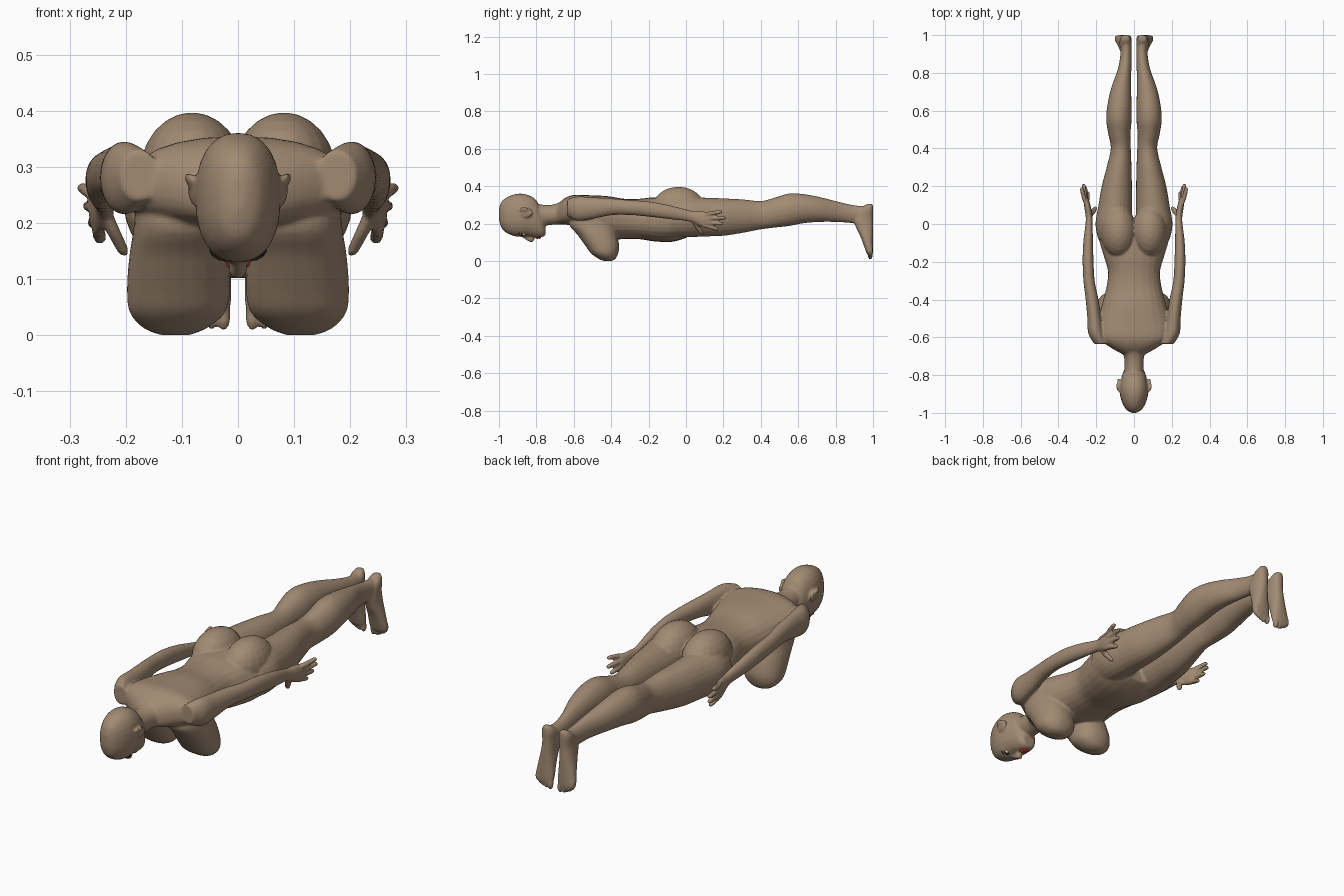
import bpy, bmesh, math
from mathutils import Vector, Matrix

N = 24


def material(name, rgb):
    m = bpy.data.materials.new(name)
    m.diffuse_color = (*rgb, 1)
    return m


skin = material("skin", (0.36, 0.255, 0.17))
red = material("lip_red", (0.6, 0.02, 0.03))
white = material("eye_white", (0.85, 0.85, 0.82))
dark = material("dark", (0.02, 0.015, 0.01))


def spline(rows, steps=4):
    """Catmull-Rom interpolation of section rows."""
    out = []
    for i in range(len(rows) - 1):
        p = [Vector(rows[max(0, min(len(rows) - 1, i + k))]) for k in (-1, 0, 1, 2)]
        for s in range(steps):
            t = s / steps
            out.append(0.5 * (2 * p[1] + (p[2] - p[0]) * t
                              + (2 * p[0] - 5 * p[1] + 4 * p[2] - p[3]) * t * t
                              + (3 * p[1] - p[0] - 3 * p[2] + p[3]) * t ** 3))
    out.append(Vector(rows[-1]))
    return out


def loft(bm, rows, axis='Y', sides=(1,), power=2.0):
    """Rows: position on axis, centre a, centre b, radius a, radius b."""
    for s in sides:
        rings = []
        for p, ca, cb, ra, rb in spline(rows):
            ring = []
            for k in range(N):
                a = 2 * math.pi * k / N
                c, d = math.cos(a), math.sin(a)
                u = ca + ra * math.copysign(abs(c) ** (2 / power), c)
                v = cb + rb * math.copysign(abs(d) ** (2 / power), d)
                ring.append(bm.verts.new((s * u, p, v) if axis == 'Y' else (s * u, v, p)))
            rings.append(ring)
        for r, q in zip(rings, rings[1:]):
            for k in range(N):
                bm.faces.new((r[k], r[(k + 1) % N], q[(k + 1) % N], q[k]))
        bm.faces.new(rings[0])
        bm.faces.new(rings[-1])


def ball(bm, c, r, sides=(1,), rot=(0, 0, 0)):
    for s in sides:
        m = (Matrix.Translation((s * c[0], c[1], c[2]))
             @ Matrix.Rotation(s * rot[2], 4, 'Z') @ Matrix.Rotation(s * rot[1], 4, 'Y')
             @ Matrix.Rotation(rot[0], 4, 'X') @ Matrix.Diagonal((*r, 1)))
        bmesh.ops.create_uvsphere(bm, u_segments=20, v_segments=12, radius=1, matrix=m)


def finish(bm, name, mat):
    bmesh.ops.recalc_face_normals(bm, faces=bm.faces)
    for f in bm.faces:
        f.smooth = True
    me = bpy.data.meshes.new(name)
    bm.to_mesh(me)
    bm.free()
    ob = bpy.data.objects.new(name, me)
    bpy.context.collection.objects.link(ob)
    me.materials.append(mat)
    return ob


LR = (1, -1)
b = bmesh.new()

# torso
loft(b, [(-.69, 0, .25, .06, .05), (-.65, 0, .265, .13, .07), (-.6, 0, .27, .19, .083),
         (-.52, 0, .252, .19, .1), (-.42, 0, .232, .168, .115), (-.33, 0, .225, .145, .108),
         (-.25, 0, .225, .138, .108), (-.17, 0, .223, .16, .118), (-.08, 0, .22, .185, .118),
         (-.01, 0, .22, .185, .1), (.03, 0, .2, .1, .06)], power=2.3)
# seat cheeks
ball(b, (.082, -.04, .285), (.094, .14, .112), LR)
# chest
loft(b, [(.28, .11, -.52, .07, .07), (.2, .1, -.51, .085, .115), (.14, .104, -.475, .09, .105),
         (.08, .106, -.447, .092, .09), (.04, .108, -.435, .085, .072),
         (.012, .112, -.422, .056, .045), (0, .112, -.418, .025, .02)], 'Z', LR, 2.2)
# neck
loft(b, [(-.83, 0, .25, .05, .06), (-.75, 0, .245, .05, .055), (-.7, 0, .25, .054, .055),
         (-.64, 0, .262, .075, .065), (-.6, 0, .265, .09, .06)])
# head
loft(b, [(-1, 0, .25, .012, .03), (-.985, 0, .247, .038, .072), (-.95, 0, .245, .061, .1),
         (-.9, 0, .245, .075, .115), (-.85, 0, .243, .074, .112), (-.8, 0, .225, .063, .1),
         (-.77, 0, .19, .05, .062), (-.752, 0, .165, .03, .03)], power=2.3)
# nose
loft(b, [(-.875, 0, .138, .009, .012), (-.84, 0, .122, .012, .018),
         (-.822, 0, .116, .017, .016), (-.812, 0, .125, .01, .01)])
# ears
ball(b, (.079, -.853, .258), (.008, .036, .026), LR, (0, 0, -.15))
ball(b, (.085, -.865, .275), (.007, .024, .016), LR, (0, .4, -.2))
# arms and palms
loft(b, [(-.635, .175, .285, .035, .045), (-.58, .2, .28, .042, .065), (-.5, .21, .283, .037, .058),
         (-.4, .222, .29, .034, .045), (-.3, .238, .286, .03, .04), (-.2, .243, .278, .029, .041),
         (-.1, .243, .263, .026, .038), (0, .238, .245, .019, .031), (.04, .238, .235, .018, .031),
         (.08, .244, .225, .018, .041), (.12, .251, .22, .015, .041), (.135, .253, .22, .01, .034)],
     sides=LR)
# fingers
for z0, x, y, z in ((.19, .246, .175, .172), (.21, .258, .2, .2), (.229, .266, .213, .23), (.247, .276, .195, .262)):
    loft(b, [(.09, .248, z0, .01, .01), (.13, (.25 + x) / 2, (z0 + z) / 2, .012, .011),
             (y - .012, x, z, .011, .010), (y, x, z, .005, .005)], sides=LR)
# thumbs
loft(b, [(.22, .237, .045, .012, .018), (.185, .222, .06, .013, .017),
         (.15, .205, .082, .011, .012), (.141, .202, .086, .005, .006)], 'Z', LR)
# legs
loft(b, [(-.08, .1, .23, .09, .1), (0, .106, .235, .098, .108), (.1, .099, .235, .089, .104),
         (.2, .091, .235, .08, .1), (.3, .079, .24, .066, .09), (.4, .07, .245, .053, .076),
         (.47, .077, .258, .058, .08), (.55, .08, .274, .067, .087), (.63, .077, .28, .064, .078),
         (.72, .068, .275, .053, .066), (.82, .05, .262, .036, .054), (.9, .042, .25, .03, .048),
         (.96, .043, .25, .03, .045)], sides=LR)
# feet
loft(b, [(.306, .045, .984, .016, .014), (.28, .045, .967, .03, .034), (.23, .045, .947, .032, .053),
         (.18, .049, .955, .034, .046), (.12, .054, .969, .041, .032), (.07, .057, .978, .046, .023),
         (.045, .057, .982, .043, .018), (.035, .055, .984, .035, .012)], 'Z', LR, 2.3)
# toes
for i, (x, z) in enumerate(((.026, .034), (.047, .036), (.063, .043), (.078, .05), (.092, .06))):
    r = .013 if i == 0 else .0095
    ball(b, (x, .985, z), (r, .014, .027), LR)

# fuse and soften the body
body = finish(b, "body", skin)
rm = body.modifiers.new("fuse", 'REMESH')
rm.mode = 'VOXEL'
rm.voxel_size = .0055
rm.use_smooth_shade = True
sm = body.modifiers.new("soften", 'SMOOTH')
sm.factor = .5
sm.iterations = 5

# face details
b = bmesh.new()
ball(b, (0, -.794, .128), (.022, .008, .011))
ball(b, (0, -.782, .13), (.019, .008, .011))
finish(b, "lips", red)
b = bmesh.new()
ball(b, (.031, -.868, .146), (.015, .008, .011), LR)
finish(b, "eyes", white)
b = bmesh.new()
ball(b, (.031, -.868, .137), (.006, .006, .004), LR)
finish(b, "pupils", dark)
b = bmesh.new()
ball(b, (.033, -.893, .144), (.02, .003, .006), LR, (0, -.35, .12))
ball(b, (.032, -.877, .143), (.017, .002, .009), LR, (0, -.3, 0))
finish(b, "brows_and_lashes", dark)
